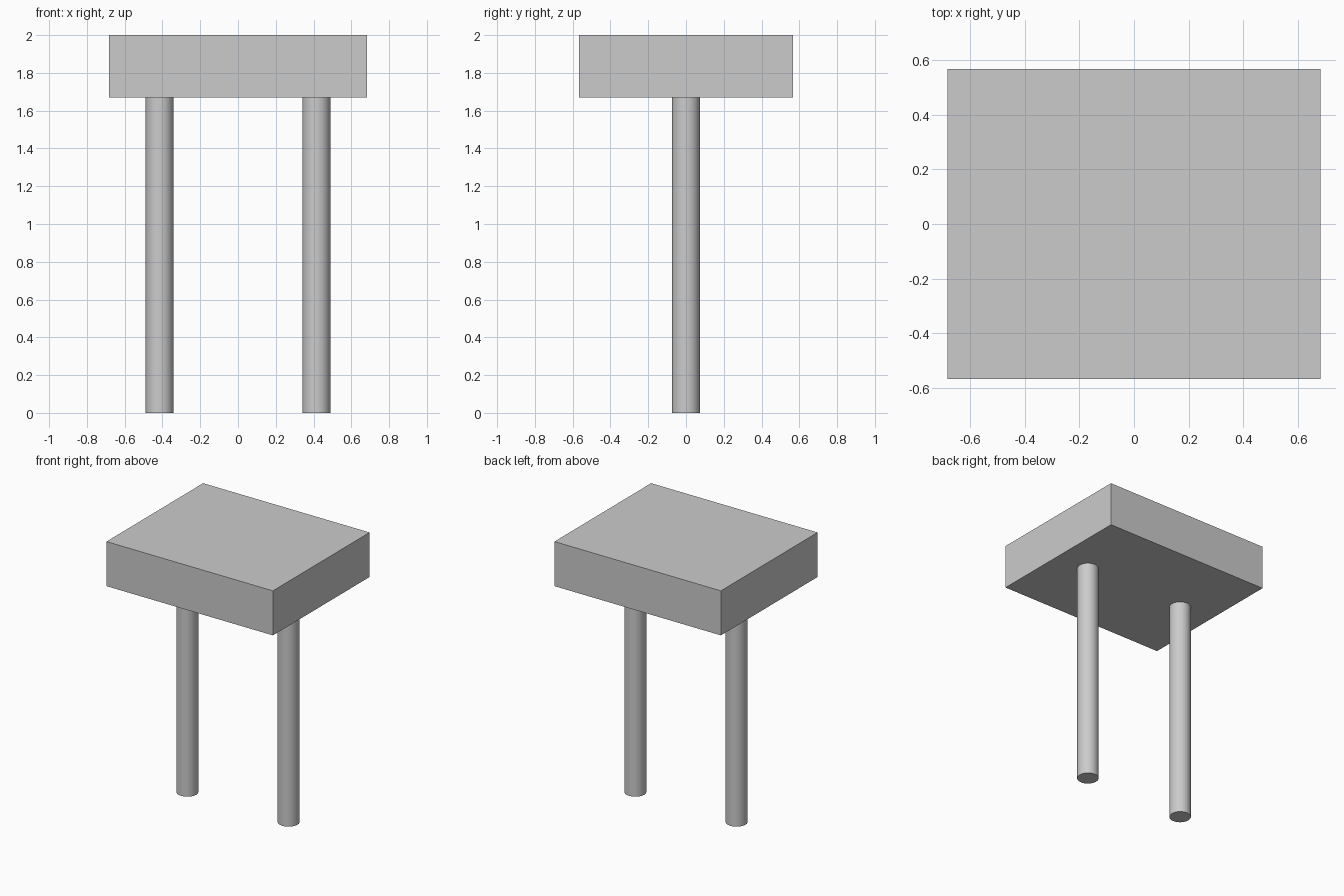
import bpy
import math

# Remove the default cube
cube = bpy.data.objects.get("Cube")
if cube:
    bpy.data.objects.remove(cube, do_unlink=True)

# Single plain grey
GREY = (0.6, 0.6, 0.6, 1.0)
grey = bpy.data.materials.new("plain_grey")
grey.use_nodes = True
grey.diffuse_color = GREY
grey.node_tree.nodes["Principled BSDF"].inputs["Base Color"].default_value = GREY

HEIGHT = 2.0
SLAB_BOTTOM = 1.67
SLAB_WIDTH, SLAB_DEPTH = 1.364, 1.132
LEG_X, LEG_RADIUS = 0.415, 0.074


def finish(name):
    obj = bpy.context.object
    obj.name = name
    obj.data.name = name
    obj.data.materials.append(grey)
    return obj


# Thick rectangular top
thickness = HEIGHT - SLAB_BOTTOM
bpy.ops.mesh.primitive_cube_add(size=1, location=(0, 0, SLAB_BOTTOM + thickness / 2))
slab = finish("top_slab")
slab.scale = (SLAB_WIDTH, SLAB_DEPTH, thickness)
bpy.ops.object.transform_apply(location=False, rotation=False, scale=True)

# Two round legs, standing under the slab
for name, side in (("left_leg", 1), ("right_leg", -1)):
    bpy.ops.mesh.primitive_cylinder_add(
        vertices=32, radius=LEG_RADIUS, depth=SLAB_BOTTOM,
        location=(side * LEG_X, 0, SLAB_BOTTOM / 2))
    finish(name)
    bpy.ops.object.shade_smooth_by_angle(angle=math.radians(30))
